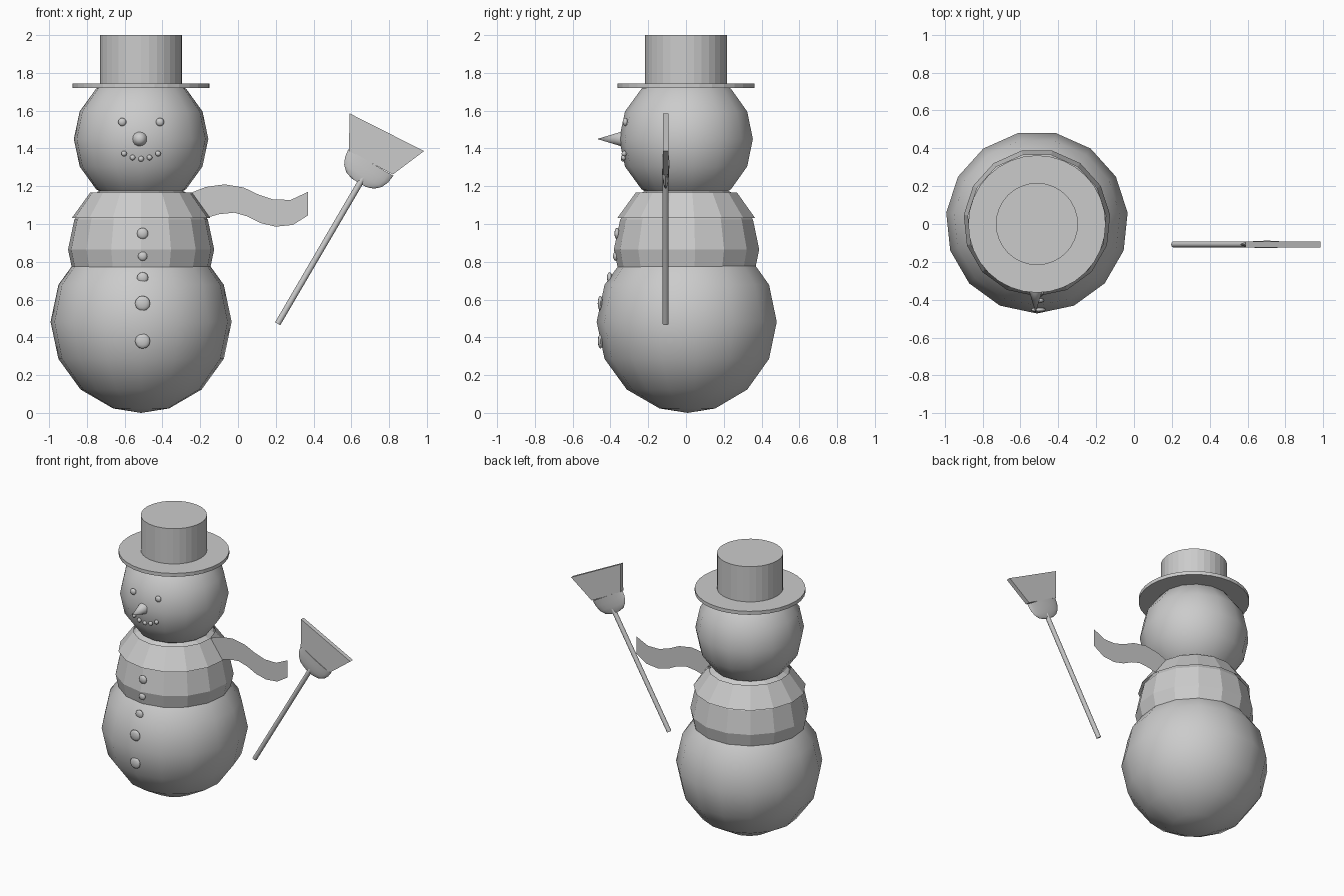
import bpy, bmesh, math
from mathutils import Vector, Matrix

cube = bpy.data.objects.get("Cube")
if cube:
    bpy.data.objects.remove(cube, do_unlink=True)

grey = bpy.data.materials.new("plain_grey")
grey.use_nodes = True
grey.diffuse_color = (0.6, 0.6, 0.6, 1)
grey.node_tree.nodes["Principled BSDF"].inputs["Base Color"].default_value = (0.6, 0.6, 0.6, 1)

CX = -0.513  # body axis
SIDES = 15


def finish(name, bm, smooth=None):
    """Turn a bmesh into an object; smooth is the sharp-edge angle in degrees."""
    bmesh.ops.recalc_face_normals(bm, faces=bm.faces)
    mesh = bpy.data.meshes.new(name)
    bm.to_mesh(mesh)
    bm.free()
    mesh.materials.append(grey)
    obj = bpy.data.objects.new(name, mesh)
    bpy.context.collection.objects.link(obj)
    if smooth:
        bpy.ops.object.select_all(action='DESELECT')
        obj.select_set(True)
        bpy.context.view_layer.objects.active = obj
        bpy.ops.object.shade_smooth_by_angle(angle=math.radians(smooth))
    return obj


def lathe(profile, sides, place):
    """Revolve (radius, height) points about z; one corner points to -y."""
    bm = bmesh.new()
    rings = []
    for r, z in profile:
        if r < 1e-5:
            rings.append([bm.verts.new(place @ Vector((0, 0, z)))] * sides)
            continue
        ring = []
        for i in range(sides):
            a = 2 * math.pi * i / sides
            ring.append(bm.verts.new(place @ Vector((r * math.sin(a), -r * math.cos(a), z))))
        rings.append(ring)
    for low, high in zip(rings, rings[1:]):
        for i in range(sides):
            j = (i + 1) % sides
            corners = dict.fromkeys((low[i], low[j], high[j], high[i]))
            if len(corners) > 2:
                bm.faces.new(list(corners))
    return bm


def arc(radius, angles):
    """Profile points on a circle, with angles measured from the bottom."""
    return [(radius * math.sin(math.radians(a)), -radius * math.cos(math.radians(a)))
            for a in angles]


def slab(name, outline, y, thickness):
    """Extrude an (x, z) outline along y."""
    bm = bmesh.new()
    face = bm.faces.new([bm.verts.new((x, y - thickness / 2, z)) for x, z in outline])
    ext = bmesh.ops.extrude_face_region(bm, geom=[face])
    moved = [g for g in ext["geom"] if isinstance(g, bmesh.types.BMVert)]
    bmesh.ops.translate(bm, verts=moved, vec=(0, thickness, 0))
    return finish(name, bm)


# Snow balls and neck wrap
BALL = [0, 18, 42, 66, 90, 114, 138, 162, 180]
balls = {"base_ball": (0.482, 0.009, 0.482),
         "middle_ball": (0.389, 0.007, 0.865),
         "head_ball": (0.358, 0.004, 1.45)}
for name, (radius, y, z) in balls.items():
    spot = Matrix.Translation((CX, y, z))
    finish(name, lathe(arc(radius, BALL), SIDES, spot),
           None if name == "middle_ball" else 60)

finish("scarf_wrap", lathe(arc(0.404, [114, 138]), SIDES,
                           Matrix.Translation((CX, 0.005, 0.867))))

# Hat
for name, radius, low, high in (("hat_brim", 0.363, 1.72, 1.745),
                                ("hat_crown", 0.217, 1.745, 2.0)):
    finish(name, lathe([(0, low), (radius, low), (radius, high), (0, high)], 32,
                       Matrix.Translation((CX, 0, 0))), 8)

# Nose
nose_turn = Matrix.Translation((CX - 0.007, -0.33, 1.45)) @ Matrix.Rotation(math.pi / 2, 4, 'X')
finish("nose", lathe([(0, 0), (0.042, 0), (0, 0.14)], 16, nose_turn), 60)


def pebble(name, ball, dx, z, size):
    """Press a flattened pebble into the front of a ball."""
    radius, cy, cz = balls[ball]
    y = cy - 0.98 * math.sqrt(radius ** 2 - dx ** 2 - (z - cz) ** 2)
    spot = Matrix.Translation((CX + dx, y, z)) @ Matrix.Diagonal((size, 0.014, size, 1))
    finish(name, lathe(arc(1, range(0, 181, 30)), 12, spot), 60)


# Buttons
for i, (ball, z, size) in enumerate((("base_ball", 0.38, 0.04), ("base_ball", 0.58, 0.04),
                                     ("base_ball", 0.715, 0.03), ("middle_ball", 0.83, 0.025),
                                     ("middle_ball", 0.95, 0.03))):
    pebble(f"button_{i + 1}", ball, 0.008, z, size)

# Eyes and mouth pebbles
for side, s in (("left", 1), ("right", -1)):
    pebble(f"eye_{side}", "head_ball", s * 0.1, 1.54, 0.022)
for i in range(-2, 3):
    pebble(f"mouth_pebble_{i + 3}", "head_ball", i * 0.045, 1.345 + 0.007 * i * i, 0.015)

# Scarf tail: a waving sheet between an upper and a lower edge
upper = [(-0.25, 1.165), (-0.17, 1.196), (-0.07, 1.21), (0.03, 1.193), (0.11, 1.155),
         (0.19, 1.129), (0.28, 1.128), (0.37, 1.17)]
lower = [(-0.16, 1.035), (-0.1, 1.052), (-0.02, 1.06), (0.05, 1.04), (0.12, 1.005),
         (0.2, 0.986), (0.29, 0.995), (0.37, 1.045)]
bm = bmesh.new()
rows = [[bm.verts.new((x, 0.035, z)) for x, z in edge] for edge in (upper, lower)]
for i in range(len(upper) - 1):
    bm.faces.new((rows[0][i], rows[0][i + 1], rows[1][i + 1], rows[1][i]))
finish("scarf_tail", bm, 60)

# Broom: local z runs along the handle
BROOM_Y = -0.108
start, grip = Vector((0.21, BROOM_Y, 0.472)), Vector((0.665, BROOM_Y, 1.25))
handle = grip - start
tilt = handle.to_track_quat('Z', 'Y').to_matrix().to_4x4()
finish("broom_handle", lathe([(0, 0), (0.016, 0), (0.016, handle.length), (0, handle.length)],
                             12, Matrix.Translation(start) @ tilt), 40)

cup_tilt = Matrix.Rotation(math.atan2(handle.x, handle.z), 4, 'Y')
cup_spot = (Matrix.Translation((0.703, BROOM_Y, 1.325)) @ cup_tilt
            @ Matrix.Diagonal((0.138, 0.02, 0.125, 1)))
cup_shape = [(0, -1), (0.32, -0.99), (0.62, -0.88), (0.84, -0.65), (0.96, -0.35), (1, 0), (0, 0)]
finish("broom_cup", lathe(cup_shape, 20, cup_spot), 50)

slab("broom_bristles", [(0.588, 1.386), (0.82, 1.262), (0.985, 1.386), (0.59, 1.586)],
     BROOM_Y, 0.03)
